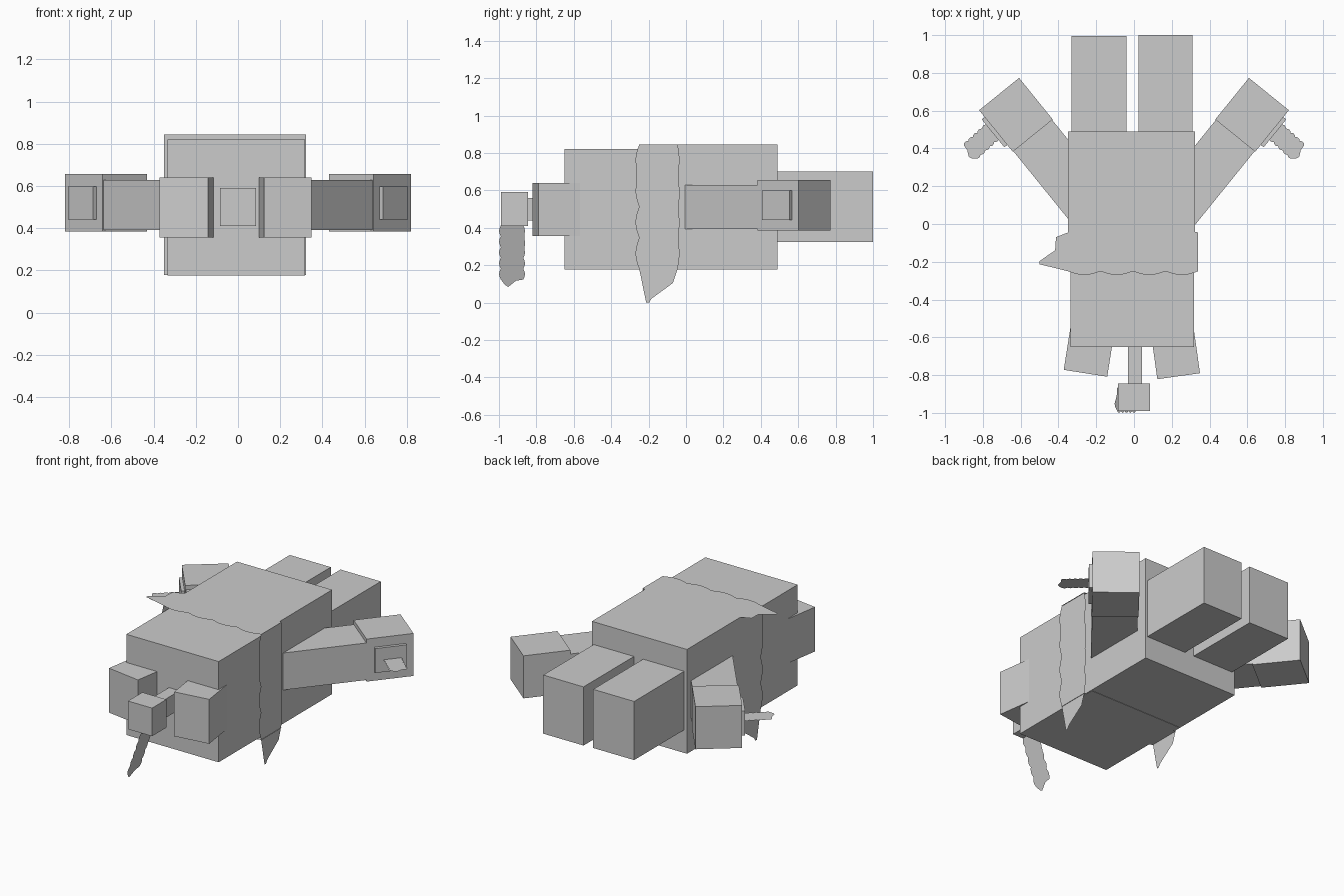
import bpy, bmesh, math
from mathutils import Matrix, Vector

if "Cube" in bpy.data.objects:
    bpy.data.objects.remove(bpy.data.objects["Cube"], do_unlink=True)

grey = bpy.data.materials.new("plain grey")
grey.use_nodes = True
tone = (0.6, 0.6, 0.6, 1)
grey.diffuse_color = tone
grey.node_tree.nodes["Principled BSDF"].inputs["Base Color"].default_value = tone


def finish(name, bm):
    mesh = bpy.data.meshes.new(name)
    bm.to_mesh(mesh)
    bm.free()
    mesh.materials.append(grey)
    obj = bpy.data.objects.new(name, mesh)
    bpy.context.collection.objects.link(obj)
    return obj


def box(name, centre, size, turn=0):
    """Box turned about z by an angle in degrees."""
    bm = bmesh.new()
    m = (Matrix.Translation(centre) @ Matrix.Rotation(math.radians(turn), 4, 'Z')
         @ Matrix.Diagonal((*size, 1)))
    bmesh.ops.create_cube(bm, size=1, matrix=m)
    return finish(name, bm)


def span(name, x, y, z):
    """Upright box given by its limits."""
    lim = (x, y, z)
    return box(name, [(a + b) / 2 for a, b in lim], [b - a for a, b in lim])


def sheet(name, outline, origin, u_dir, v_dir):
    """Thin flat sheet with a free outline in the u, v plane."""
    u, v, o = Vector(u_dir), Vector(v_dir), Vector(origin)
    bm = bmesh.new()
    face = bm.faces.new([bm.verts.new(o + u * a + v * b) for a, b in outline])
    bmesh.ops.triangulate(bm, faces=[face])
    return finish(name, bm)


def ripple(t, waves):
    return abs(math.sin(math.pi * t * waves))


# Cloth band: scalloped front edge and a torn point at the far end
def band(length, tail, amp, steps=24):
    front = [(length * i / steps, -0.25 - amp * ripple(i / steps, 4)) for i in range(steps + 1)]
    back = [(length * i / steps, -0.045 + 0.01 * ripple(i / steps, 4)) for i in range(steps + 1)]
    torn = [(1, -0.213), (1, -0.197), (0.75, -0.17), (0.45, -0.14), (0.42, -0.07)]
    return front + [(length + tail * a, b) for a, b in torn] + back[::-1]


# Wavy tuft: a strip that ripples along both edges and ends in a point
def tuft(length, half, waves=5, steps=20):
    edge = [(length * 0.88 * i / steps, half * (0.88 + 0.14 * ripple(i / steps, waves)))
            for i in range(steps + 1)]
    return edge + [(length * 0.9, half * 0.3), (length, -half * 0.3),
                   (length * 0.97, -half * 0.55)] + [(a, -b) for a, b in edge[::-1]]


# Body
span("waist", (-0.335, 0.318), (-0.65, 0), (0.176, 0.82))
span("torso", (-0.35, 0.323), (-0.08, 0.49), (0.178, 0.845))
sheet("band_top", band(0.69, 0.15, 0.02), (0.34, 0, 0.847), (-1, 0, 0), (0, 1, 0))
sheet("band_bottom", band(0.69, 0, 0.02), (0.34, 0, 0.172), (-1, 0, 0), (0, 1, 0))
for side, x in (("left", 0.337), ("right", -0.353)):
    sheet("band_" + side, band(0.665, 0.18, 0.02), (x, 0, 0.845), (0, 0, -1), (0, 1, 0))

# Thick limbs at the back
span("left_back_leg", (0.025, 0.31), (0.45, 1.0), (0.325, 0.70))
span("right_back_leg", (-0.33, -0.04), (0.45, 0.995), (0.325, 0.70))

# Short feet at the front
box("left_front_foot", (0.217, -0.667, 0.498), (0.228, 0.28, 0.284), 8)
box("right_front_foot", (-0.235, -0.652, 0.498), (0.233, 0.28, 0.284), -9)

# Spread arms with hands, wrist plates and tufts
for side, s in (("left", 1), ("right", -1)):
    turn = 51 * s if s > 0 else 129
    along = Vector((0.629 * s, 0.777, 0))
    out = Vector((0.777 * s, -0.629, 0))
    hand = Vector((0.625 * s, 0.578, 0.52))
    box(side + "_arm", hand - along * 0.41 + Vector((0, 0, -0.009)), (0.56, 0.264, 0.237), turn)
    box(side + "_hand", hand, (0.283, 0.272, 0.272), turn)
    plate = hand + out * 0.136
    box(side + "_hand_plate", plate, (0.19, 0.04, 0.156), turn)
    sheet(side + "_hand_tuft", tuft(0.185, 0.055), plate + along * 0.01 + out * 0.015,
          (0.74 * s, -0.67, 0), (0.67 * s, 0.74, 0))

# Stalk, block and hanging tuft at the front
span("stalk", (-0.033, 0.042), (-0.86, -0.6), (0.44, 0.56))
span("stalk_block", (-0.085, 0.085), (-0.99, -0.845), (0.41, 0.59))
sheet("stalk_tuft", tuft(0.347, 0.068), (0.01, -0.93, 0.412), (-0.325, 0, -0.946), (0, 1, 0))
